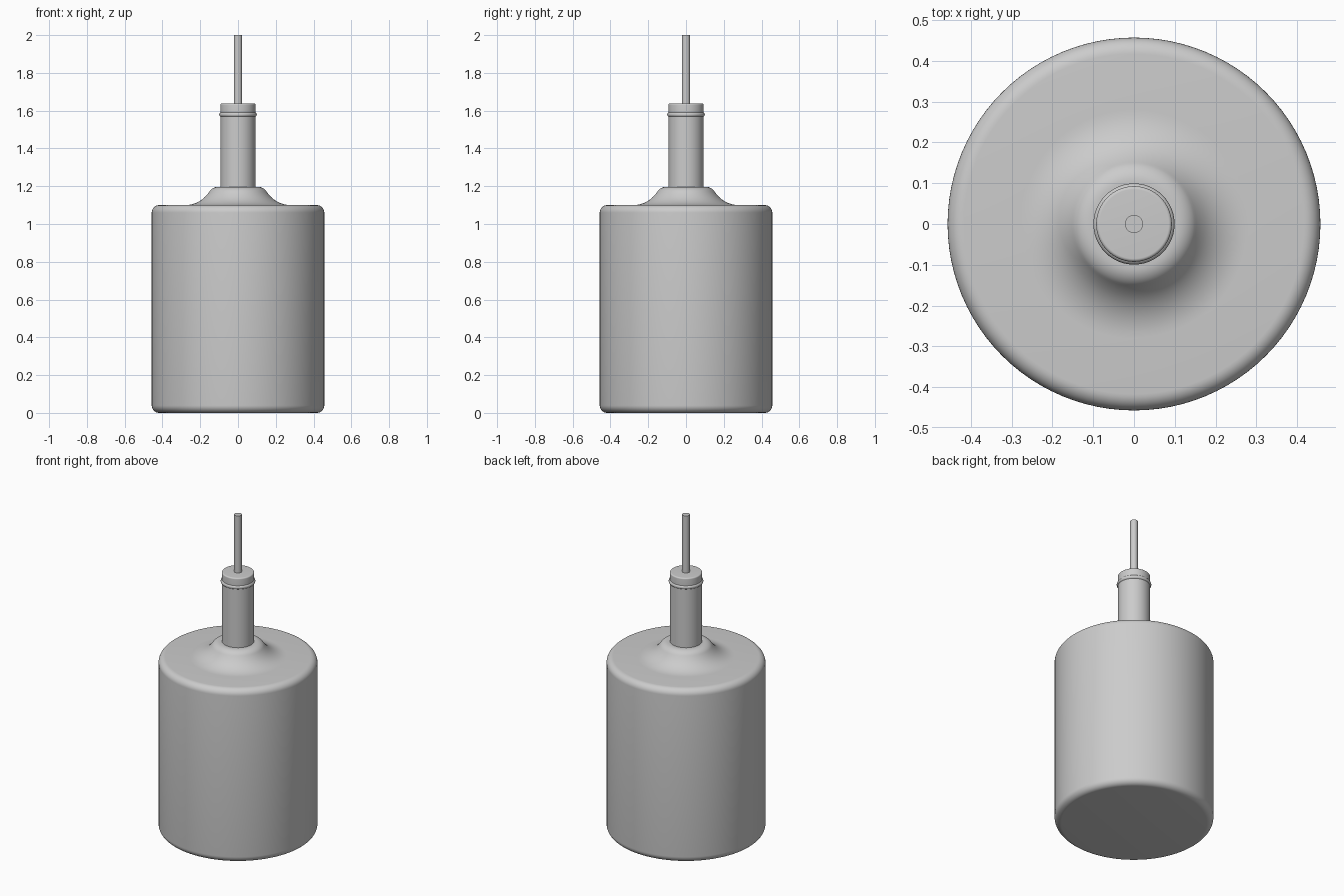
import bpy
import bmesh
import math

SEGMENTS = 96

old = bpy.data.objects.get("Cube")
if old:
    bpy.data.objects.remove(old, do_unlink=True)

grey = bpy.data.materials.new("plain grey")
grey.use_nodes = True
colour = (0.6, 0.6, 0.6, 1)
grey.diffuse_color = colour
grey.node_tree.nodes["Principled BSDF"].inputs["Base Color"].default_value = colour


def arc(r, z, radius, start, end, steps=8):
    """Points on a circular arc of a profile, angles in degrees."""
    angles = [math.radians(start + (end - start) * i / steps) for i in range(steps + 1)]
    return [(r + radius * math.cos(a), z + radius * math.sin(a)) for a in angles]


def lathe(name, profile, closed=False):
    """Spin an (r, z) profile around the z axis."""
    bm = bmesh.new()
    verts = [bm.verts.new((r, 0, z)) for r, z in profile]
    pairs = list(zip(verts, verts[1:]))
    if closed:
        pairs.append((verts[-1], verts[0]))
    edges = [bm.edges.new(p) for p in pairs]
    bmesh.ops.spin(bm, geom=verts + edges, cent=(0, 0, 0), axis=(0, 0, 1),
                   angle=math.tau, steps=SEGMENTS, use_duplicate=False)
    bmesh.ops.remove_doubles(bm, verts=bm.verts, dist=0.0001)
    bmesh.ops.recalc_face_normals(bm, faces=bm.faces)
    mesh = bpy.data.meshes.new(name)
    bm.to_mesh(mesh)
    bm.free()
    mesh.materials.append(grey)
    obj = bpy.data.objects.new(name, mesh)
    bpy.context.collection.objects.link(obj)
    bpy.ops.object.select_all(action="DESELECT")
    obj.select_set(True)
    bpy.context.view_layer.objects.active = obj
    bpy.ops.object.shade_smooth_by_angle(angle=math.radians(35))
    return obj


# Bottle body with rounded rims and a flared shoulder running into the neck
R, H, BEVEL = 0.457, 1.1, 0.04
body = [(0, 0)]
body += arc(R - BEVEL, BEVEL, BEVEL, -90, 0)
body += arc(R - BEVEL, H - BEVEL, BEVEL, 0, 90)
body += arc(0.28, H + 0.15, 0.15, 270, 218)
body += arc(0.105, 1.142, 0.055, 30, 90)
body += [(0.0927, 1.197), (0.0927, 1.605), (0, 1.605)]
lathe("bottle_body", body)

# Rounded ring around the neck
lathe("neck_ring", arc(0.087, 1.579, 0.0125, -90, 90), closed=True).scale = (1, 1, 1)

# Stopper with softened edge
lathe("stopper", [(0, 1.595), (0.0927, 1.595)] + arc(0.0847, 1.63, 0.008, 0, 90) + [(0, 1.638)])

# Thin pouring tube
lathe("pouring_tube", [(0, 1.6), (0.022, 1.6), (0.022, 2), (0, 2)])
